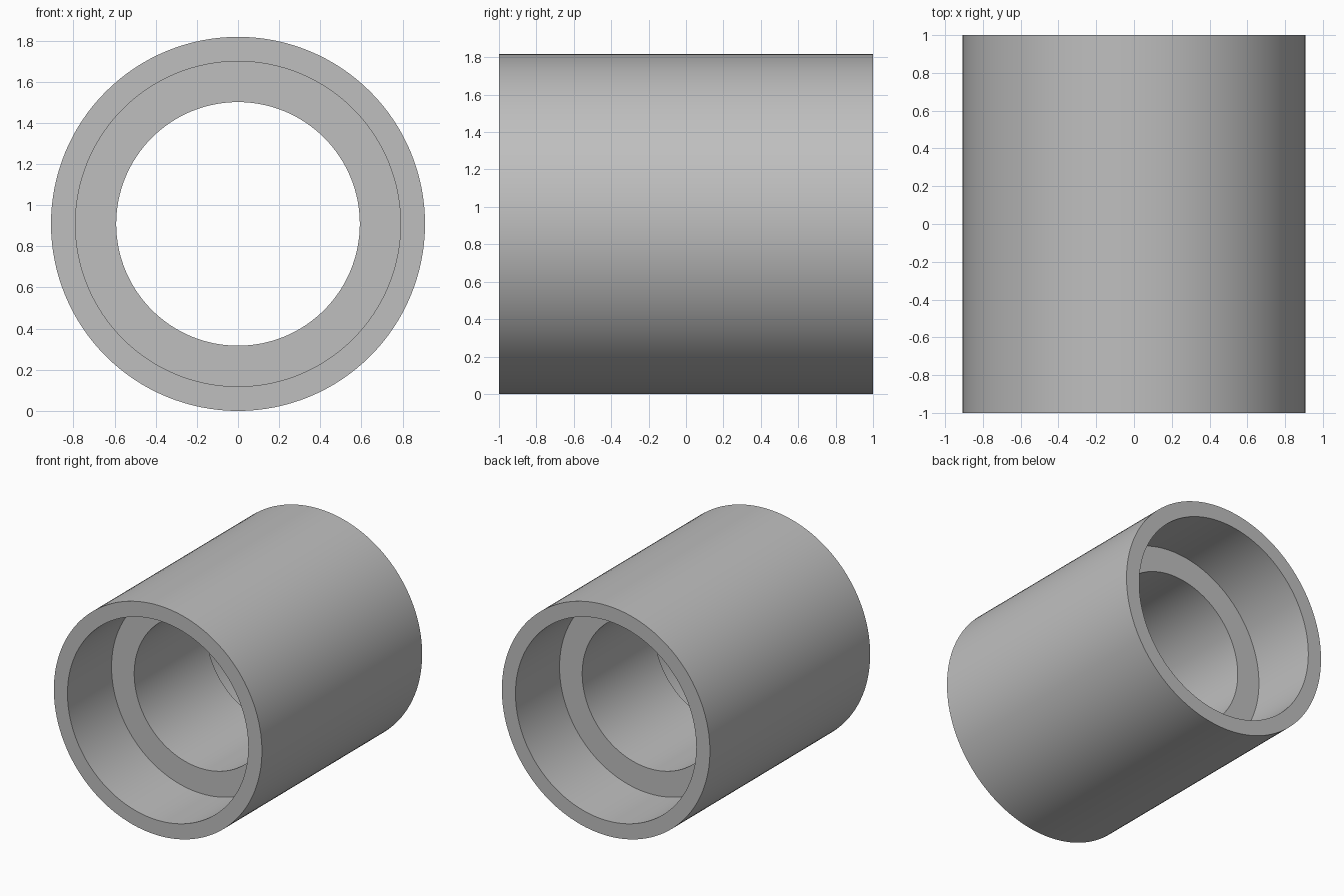
import bpy
import bmesh
import math
from mathutils import Matrix, Vector

cube = bpy.data.objects.get("Cube")
if cube:
    bpy.data.objects.remove(cube, do_unlink=True)

OUTER, SOCKET, BORE = 0.909, 0.79, 0.592
HALF, LEDGE = 1.0, 0.45
SIDES = 128

grey = bpy.data.materials.new("plain grey")
grey.use_nodes = True
colour = (0.52, 0.52, 0.52, 1)
grey.diffuse_color = colour
grey.node_tree.nodes["Principled BSDF"].inputs["Base Color"].default_value = colour

# Closed wall section (radius, position along the axis), a socket at each end
section = [(OUTER, -HALF), (OUTER, HALF), (SOCKET, HALF), (SOCKET, LEDGE),
           (BORE, LEDGE), (BORE, -LEDGE), (SOCKET, -LEDGE), (SOCKET, -HALF)]

# Revolve the section about the y axis
bm = bmesh.new()
verts = [bm.verts.new((r, y, 0)) for r, y in section]
edges = [bm.edges.new((v, verts[(i + 1) % len(verts)])) for i, v in enumerate(verts)]
bmesh.ops.spin(bm, geom=verts + edges, cent=Vector(), axis=Vector((0, 1, 0)),
               angle=math.tau, steps=SIDES, use_merge=True)
bmesh.ops.remove_doubles(bm, verts=bm.verts, dist=0.0001)
bmesh.ops.recalc_face_normals(bm, faces=bm.faces)
bmesh.ops.transform(bm, matrix=Matrix.Translation((0, 0, OUTER)), verts=bm.verts)

mesh = bpy.data.meshes.new("pipe_coupling")
bm.to_mesh(mesh)
bm.free()
mesh.materials.append(grey)

coupling = bpy.data.objects.new("pipe_coupling", mesh)
bpy.context.collection.objects.link(coupling)

# Smooth walls with crisp rims
bpy.ops.object.select_all(action="DESELECT")
coupling.select_set(True)
bpy.context.view_layer.objects.active = coupling
bpy.ops.object.shade_smooth_by_angle(angle=math.radians(30))
